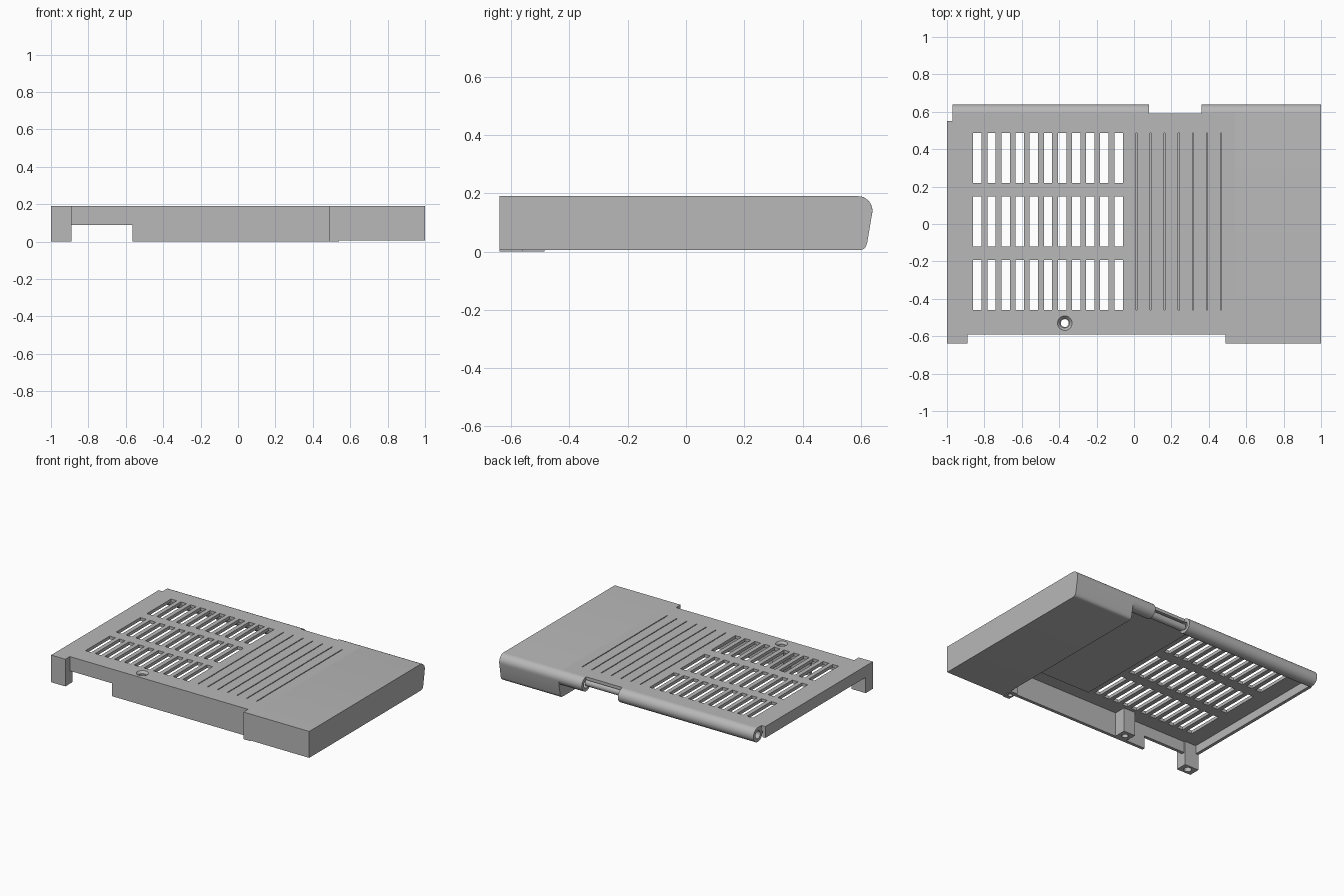
import bpy, bmesh, math
from mathutils import Matrix, Vector

if "Cube" in bpy.data.objects:
    bpy.data.objects.remove(bpy.data.objects["Cube"], do_unlink=True)

grey = bpy.data.materials.new("light grey plastic")
grey.use_nodes = True
grey.diffuse_color = (0.48, 0.48, 0.48, 1)
grey.node_tree.nodes["Principled BSDF"].inputs["Base Color"].default_value = grey.diffuse_color

TOP, SKIN = 0.19, 0.022
UNDER = TOP - SKIN
HINGE_Y, HINGE_Z, HINGE_R, BORE_R = 0.59, 0.14, 0.05, 0.027


def finish(name, bm):
    bmesh.ops.recalc_face_normals(bm, faces=bm.faces)
    mesh = bpy.data.meshes.new(name)
    bm.to_mesh(mesh)
    bm.free()
    mesh.materials.append(grey)
    obj = bpy.data.objects.new(name, mesh)
    bpy.context.collection.objects.link(obj)
    return obj


def add_box(bm, x0, x1, y0, y1, z0, z1):
    size = Matrix.Diagonal((x1 - x0, y1 - y0, z1 - z0, 1))
    centre = Vector((x0 + x1, y0 + y1, z0 + z1)) / 2
    bmesh.ops.create_cube(bm, size=1, matrix=Matrix.Translation(centre) @ size)


def boxes(name, *bounds):
    bm = bmesh.new()
    for b in bounds:
        add_box(bm, *b)
    return finish(name, bm)


def prism(name, points, push):
    """Extrude a closed 3D outline along a vector."""
    bm = bmesh.new()
    face = bm.faces.new([bm.verts.new(p) for p in points])
    out = bmesh.ops.extrude_face_region(bm, geom=[face])
    moved = [v for v in out["geom"] if isinstance(v, bmesh.types.BMVert)]
    bmesh.ops.translate(bm, verts=moved, vec=push)
    return finish(name, bm)


def cone(name, centre, r0, r1, depth, axis="Z"):
    bm = bmesh.new()
    turn = Matrix.Rotation(math.pi / 2, 4, "Y") if axis == "X" else Matrix()
    bmesh.ops.create_cone(bm, cap_ends=True, segments=32, radius1=r0, radius2=r1,
                          depth=depth, matrix=Matrix.Translation(centre) @ turn)
    return finish(name, bm)


def select(obj):
    bpy.ops.object.select_all(action="DESELECT")
    obj.select_set(True)
    bpy.context.view_layer.objects.active = obj


def cut(obj, cutter):
    mod = obj.modifiers.new("cut", "BOOLEAN")
    mod.operation, mod.solver, mod.object = "DIFFERENCE", "EXACT", cutter
    select(obj)
    bpy.ops.object.modifier_apply(modifier=mod.name)
    bpy.data.objects.remove(cutter, do_unlink=True)


def smooth(obj):
    select(obj)
    bpy.ops.object.shade_smooth_by_angle(angle=math.radians(35))


# Top plate with its stepped outline
outline = [(-1, -0.64), (-0.89, -0.64), (-0.89, -0.59), (0.49, -0.59), (0.49, -0.64),
           (0.54, -0.64), (0.54, 0.59), (-0.97, 0.59), (-0.97, 0.55), (-1, 0.55)]
plate = prism("top_plate", [(x, y, UNDER) for x, y in outline], (0, 0, SKIN))

# Three rows of open vent slots
PITCH, FIRST = 0.0755, -0.86
slots = [(FIRST + i * PITCH, FIRST + i * PITCH + 0.045, y, y + 0.267, 0.1, 0.3)
         for i in range(11) for y in (-0.46, -0.12, 0.22)]
cut(plate, boxes("slot_cutter", *slots))

# Narrow grooves continuing the vent rhythm
grooves = [(0.01 + i * PITCH, 0.016 + i * PITCH, -0.46, 0.487, TOP - 0.012, 0.3)
           for i in range(7)]
cut(plate, boxes("groove_cutter", *grooves))
boxes("groove_backing_panel", (-0.02, 0.5, -0.47, 0.5, UNDER - 0.008, UNDER))

# Screw hole, countersink and the post below it
SX, SY = -0.37, -0.53
cut(plate, cone("hole_cutter", (SX, SY, TOP), 0.021, 0.021, 0.2))
cut(plate, cone("sink_cutter", (SX, SY, TOP), 0.026, 0.052, 0.03))
post = boxes("screw_post", (SX - 0.045, SX + 0.045, -0.575, -0.485, 0, UNDER))
cut(post, cone("post_cutter", (SX, SY, 0.1), 0.021, 0.021, 0.4))

# Closed end block with rounded back edge
arc = [math.radians(a) for a in range(90, -16, -15)]
section = [(-0.64, 0.005), (-0.64, TOP)]
section += [(HINGE_Y + HINGE_R * math.cos(a), HINGE_Z + HINGE_R * math.sin(a)) for a in arc]
section += [(0.622, 0.03), (0.616, 0.014), (0.607, 0.007), (0.595, 0.005)]
block = prism("end_block", [(0.54, y, z) for y, z in section], (0.46, 0, 0))
smooth(block)

# Front wall with its low notch, and the step beside the block
WALL = 0.022
wall = [(-0.89, 0.09), (-0.565, 0.09), (-0.565, 0), (0.5, 0), (0.5, UNDER), (-0.89, UNDER)]
prism("front_wall", [(x, -0.59, z) for x, z in wall], (0, WALL, 0))
step = boxes("front_step", (0.49, 0.54, -0.64, -0.56, 0, UNDER))
cut(step, cone("step_cutter", (0.515, -0.6, 0), 0.015, 0.015, 0.08))

# Side lip and corner leg
boxes("side_lip", (-1, -1 + WALL, -0.56, 0.55, 0.11, UNDER))
leg = boxes("corner_leg", (-1, -0.89, -0.64, -0.56, 0, UNDER))
cut(leg, cone("leg_cutter", (-0.945, -0.6, 0), 0.025, 0.025, 0.12))

# Hinge barrels with a pin showing between them
for name, x0, x1 in (("long_hinge_barrel", -0.97, 0.08), ("short_hinge_barrel", 0.36, 0.54)):
    centre = ((x0 + x1) / 2, HINGE_Y, HINGE_Z)
    barrel = cone(name, centre, HINGE_R, HINGE_R, x1 - x0, "X")
    cut(barrel, cone("bore_cutter", centre, BORE_R, BORE_R, x1 - x0 + 0.1, "X"))
    smooth(barrel)
pin = cone("hinge_pin", (0.22, HINGE_Y - 0.025, HINGE_Z), 0.025, 0.025, 0.3, "X")
smooth(pin)
